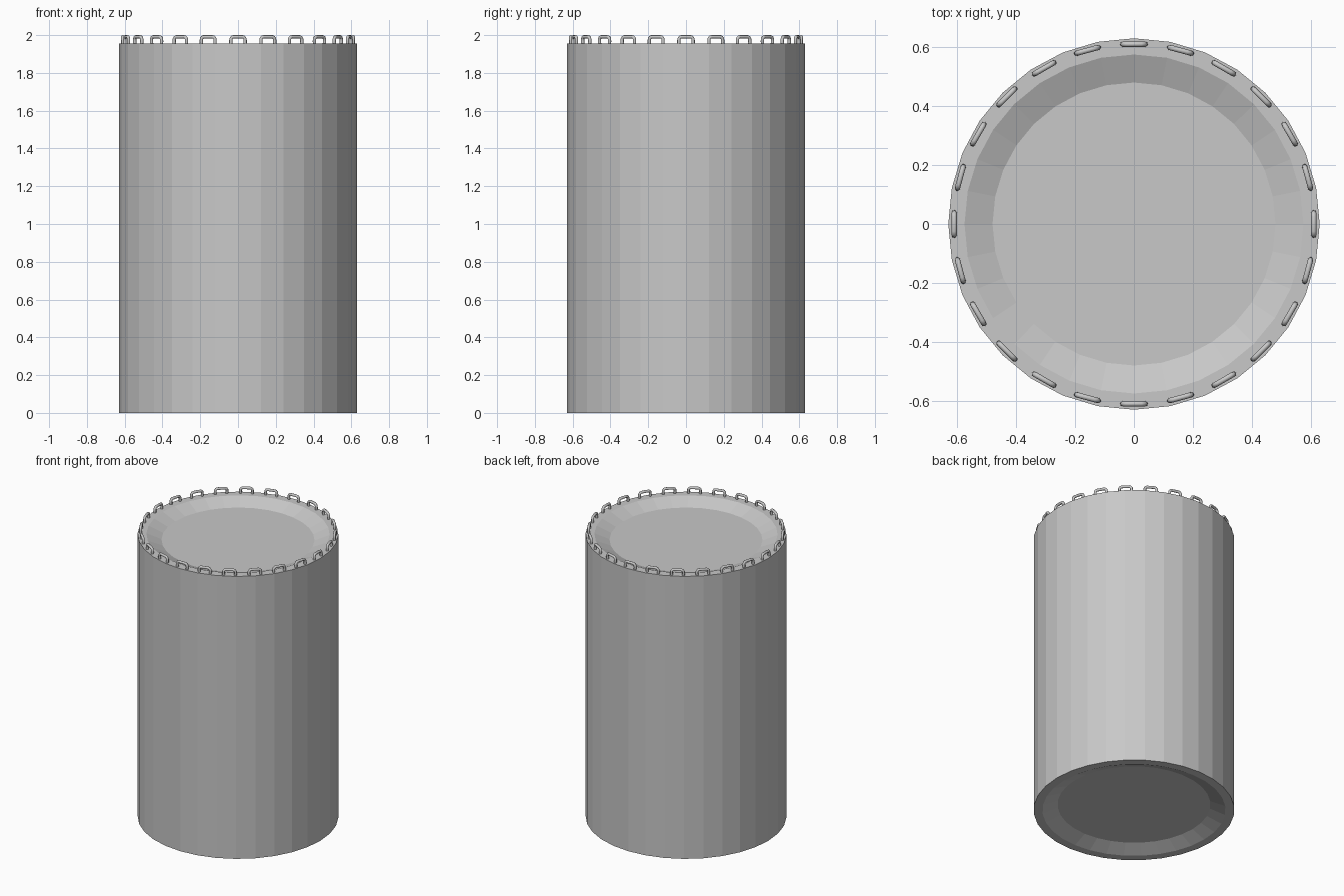
import bpy, bmesh, math

if "Cube" in bpy.data.objects:
    bpy.data.objects.remove(bpy.data.objects["Cube"])

SIDES = 32
STAPLES = 24
RIM_Z = 1.955


def material(name, value):
    mat = bpy.data.materials.new(name)
    mat.diffuse_color = (value, value, value, 1)
    mat.use_nodes = True
    mat.node_tree.nodes["Principled BSDF"].inputs["Base Color"].default_value = mat.diffuse_color
    return mat


grey = material("plain grey", 0.58)

# Drum body: turned profile with shallow dished ends
profile = [(0.48, 0.04), (0.575, 0.0), (0.63, 0.0),
           (0.63, RIM_Z), (0.575, RIM_Z), (0.48, RIM_Z - 0.04)]
bm = bmesh.new()
rings = []
for r, z in profile:
    rings.append([bm.verts.new((r * math.cos(2 * math.pi * i / SIDES),
                                r * math.sin(2 * math.pi * i / SIDES), z))
                  for i in range(SIDES)])
for a, b in zip(rings, rings[1:]):
    for i in range(SIDES):
        j = (i + 1) % SIDES
        bm.faces.new((a[i], a[j], b[j], b[i]))
bm.faces.new(rings[0][::-1])
bm.faces.new(rings[-1])
bmesh.ops.recalc_face_normals(bm, faces=bm.faces)
mesh = bpy.data.meshes.new("drum_body")
bm.to_mesh(mesh)
bm.free()
mesh.materials.append(grey)
bpy.context.collection.objects.link(bpy.data.objects.new("drum_body", mesh))

# Wire loops standing around the top rim
half = [(0.036, RIM_Z - 0.015), (0.038, 1.968), (0.037, 1.980),
        (0.032, 1.988), (0.024, 1.991)]
path = [(-s, z) for s, z in half] + half[::-1]
curve = bpy.data.curves.new("rim_loops", 'CURVE')
curve.dimensions = '3D'
curve.bevel_depth = 0.009
curve.bevel_resolution = 2
curve.use_fill_caps = True
for k in range(STAPLES):
    ang = 2 * math.pi * k / STAPLES
    c, s = math.cos(ang), math.sin(ang)
    spline = curve.splines.new('POLY')
    spline.points.add(len(path) - 1)
    spline.use_smooth = True
    for point, (t, z) in zip(spline.points, path):
        point.co = (0.61 * c - t * s, 0.61 * s + t * c, z, 1)
curve.materials.append(grey)
loops = bpy.data.objects.new("rim_loops", curve)
bpy.context.collection.objects.link(loops)
bpy.context.view_layer.objects.active = loops
loops.select_set(True)
bpy.ops.object.convert(target='MESH')
